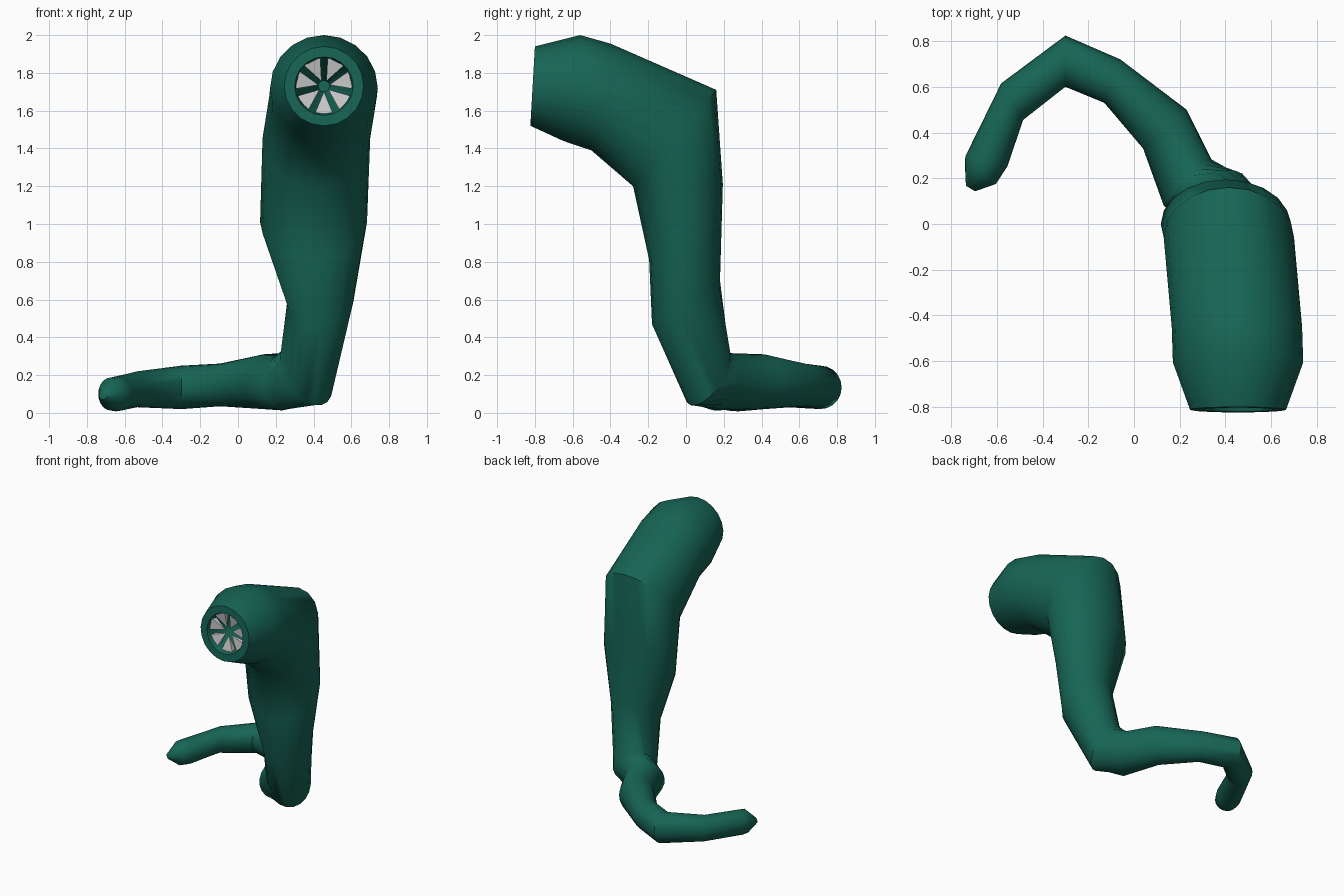
import bpy, bmesh, math
from mathutils import Vector

if "Cube" in bpy.data.objects:
    bpy.data.objects.remove(bpy.data.objects["Cube"])

SIDES = 20
green = bpy.data.materials.new("dark_green")
green.diffuse_color = (0.008, 0.13, 0.09, 1)
green.use_nodes = True
green.node_tree.nodes["Principled BSDF"].inputs["Base Color"].default_value = green.diffuse_color


def finish(bm, name, mat=None, angle=40):
    bmesh.ops.recalc_face_normals(bm, faces=bm.faces)
    me = bpy.data.meshes.new(name)
    bm.to_mesh(me)
    bm.free()
    ob = bpy.data.objects.new(name, me)
    bpy.context.collection.objects.link(ob)
    if mat:
        me.materials.append(mat)
    bpy.ops.object.select_all(action='DESELECT')
    ob.select_set(True)
    bpy.context.view_layer.objects.active = ob
    bpy.ops.object.shade_smooth_by_angle(angle=math.radians(angle))
    return ob


def ring(bm, c, u, v):
    return [bm.verts.new(c + u * math.cos(a) + v * math.sin(a))
            for a in (2 * math.pi * i / SIDES for i in range(SIDES))]


# Cross-sections from mouth to tail: centre, outer half-axis, (y, z) of upper half-axis
sections = [
    ((0.455, -0.812, 1.73), (0.21, 0, 0), (0.012, 0.21)),
    ((0.455, -0.605, 1.72), (0.285, 0, 0), (0.045, 0.28)),
    ((0.45, -0.45, 1.672), (0.285, 0, 0), (0.05, 0.283)),
    ((0.415, -0.06, 1.455), (0.285, 0, 0), (0.22, 0.255)),
    ((0.40, 0.0, 1.01), (0.283, 0, 0), (0.195, 0.20)),
    ((0.435, 0.0, 0.585), (0.175, 0, 0), (0.18, 0.115)),
    ((0.36, 0.115, 0.20), (0.14, 0.05, -0.07), (0.11, 0.145)),
    ((0.235, 0.18, 0.165), (0.105, 0.10, 0), (0.03, 0.152)),
    ((0.135, 0.415, 0.165), (0.095, 0.085, 0), (0, 0.145)),
    ((-0.095, 0.625, 0.148), (0.035, 0.095, 0), (0, 0.113)),
    ((-0.30, 0.712, 0.135), (0, 0.112, 0), (0, 0.115)),
    ((-0.533, 0.535, 0.125), (-0.048, 0.08, 0), (0, 0.095)),
    ((-0.645, 0.275, 0.10), (-0.092, 0.022, 0), (0, 0.092)),
    ((-0.672, 0.222, 0.10), (-0.068, 0.047, 0), (0, 0.088)),
    ((-0.715, 0.155, 0.09), (-0.02, 0.012, 0), (0, 0.02)),
]

# Worm body with lip and hollow throat
bm = bmesh.new()
mouth = Vector(sections[0][0])
rings = []
for depth, r in ((0.42, 0.03), (0.10, 0.13), (0.0, 0.155)):
    rings.append(ring(bm, mouth + Vector((0, depth, 0)),
                      Vector((r, 0, 0)), Vector((0, 0.057 * r, r))))
for c, u, v in sections:
    rings.append(ring(bm, Vector(c), Vector(u), Vector((0, *v))))
for a, b in zip(rings, rings[1:]):
    for i in range(SIDES):
        j = (i + 1) % SIDES
        bm.faces.new((a[i], a[j], b[j], b[i]))
bm.faces.new(rings[0])
bm.faces.new(rings[-1])
finish(bm, "worm_body", green, 50)

# Ring of teeth pointing to the mouth centre
bm = bmesh.new()
for k in range(7):
    a = math.radians(-90 + k * 360 / 7)
    out = Vector((math.cos(a), 0, math.sin(a)))
    side = Vector((-math.sin(a), 0, math.cos(a)))
    back = Vector((0, 1, 0))
    base = mouth + out * 0.145 + back * 0.04
    pts = [base + side * 0.048 - back * 0.015, base - side * 0.048 - back * 0.015,
           base - side * 0.048 + back * 0.03, base + side * 0.048 + back * 0.03]
    vs = [bm.verts.new(p) for p in pts]
    tip = bm.verts.new(mouth + out * 0.03 + back * 0.05)
    bm.faces.new(vs)
    for i in range(4):
        bm.faces.new((vs[i], vs[(i + 1) % 4], tip))
finish(bm, "teeth")
